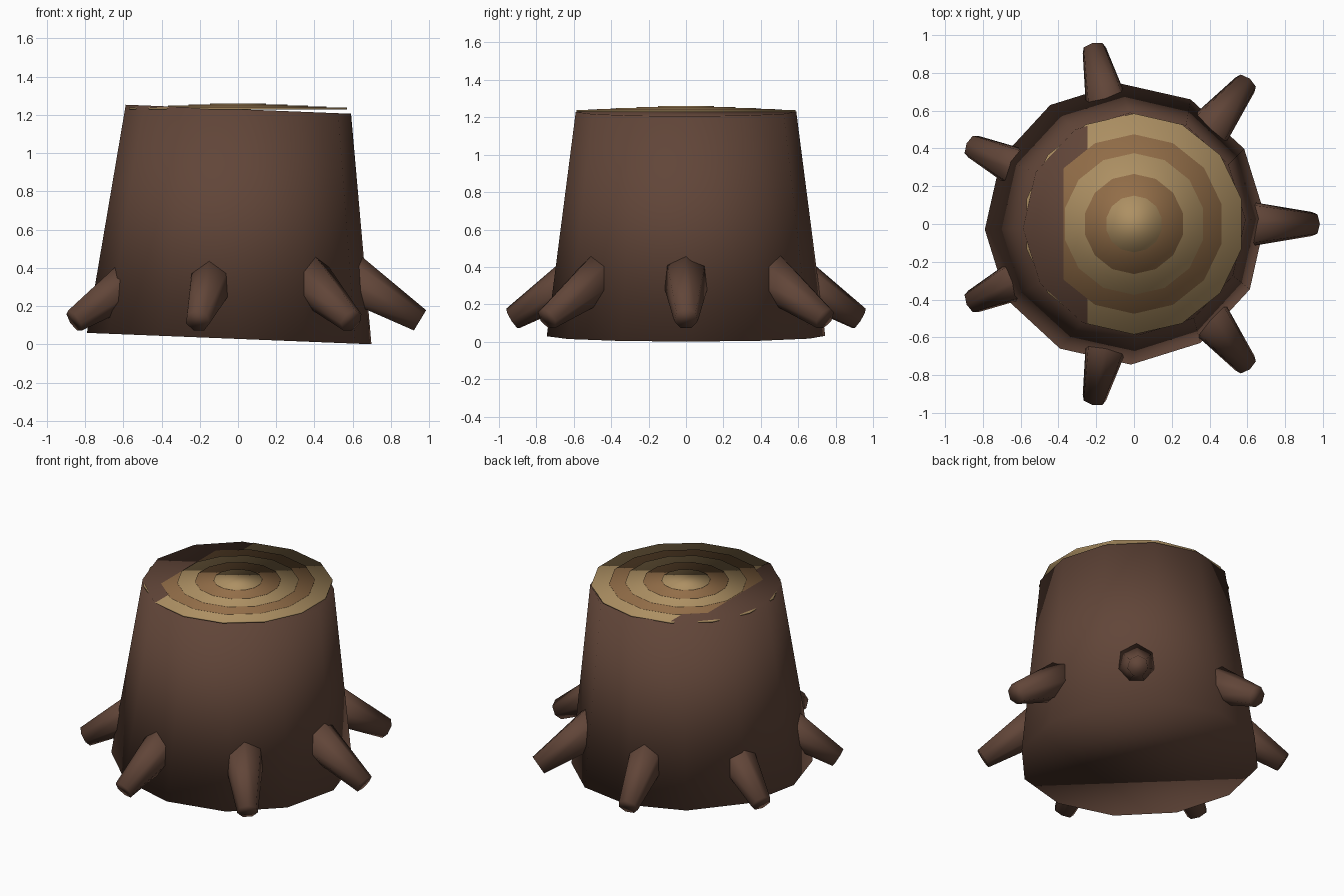
import bpy, bmesh, math
from mathutils import Matrix, Vector

if "Cube" in bpy.data.objects:
    bpy.data.objects.remove(bpy.data.objects["Cube"])


def material(name, color):
    m = bpy.data.materials.new(name)
    m.diffuse_color = (*color, 1)
    m.use_nodes = True
    m.node_tree.nodes["Principled BSDF"].inputs["Base Color"].default_value = m.diffuse_color
    return m


bark = material("bark", (0.12, 0.06, 0.04))
light_wood = material("light_wood", (0.42, 0.28, 0.125))
dark_wood = material("dark_wood", (0.29, 0.155, 0.065))


def frustum(name, sides, r_bottom, r_top, depth, matrix, mat):
    """Smooth-shaded tapered cylinder, centred on its matrix origin."""
    bm = bmesh.new()
    bmesh.ops.create_cone(bm, cap_ends=True, segments=sides, radius1=r_bottom,
                          radius2=r_top, depth=depth, matrix=matrix)
    for f in bm.faces:
        f.smooth = True
    mesh = bpy.data.meshes.new(name)
    bm.to_mesh(mesh)
    bm.free()
    mesh.materials.append(mat)
    ob = bpy.data.objects.new(name, mesh)
    bpy.context.collection.objects.link(ob)
    return ob


# Leaning trunk
lean = Matrix.Rotation(0.04, 4, 'Y') @ Matrix.Rotation(0.04, 4, 'Z')
frustum("trunk", 12, 0.745, 0.59, 1.2,
        Matrix.Translation((-0.022, 0, 0.63)) @ lean, bark)

# Level growth rings, stacked in small steps and partly sunk in the leaning top
for i, r in enumerate((0.585, 0.475, 0.375, 0.265, 0.15)):
    frustum(f"growth_ring_{i + 1}", 14, r, r, 0.01,
            Matrix.Translation((0, 0, 1.2345 + i * 0.005)),
            dark_wood if i % 2 else light_wood)

# Seven roots sloping outward and down
start, tip = Vector((0.52, 0, 0.385)), Vector((0.95, 0, 0.123))
axis = tip - start
pitch = Matrix.Rotation(math.atan2(axis.x, axis.z), 4, 'Y')
# Put one corner of each root's cross-section on its upper side
corner_up = Matrix.Rotation(math.pi / 2, 4, 'Z')
for i in range(7):
    spin = Matrix.Rotation(i * math.tau / 7, 4, 'Z')
    frustum(f"root_{i + 1}", 7, 0.14, 0.065, axis.length,
            spin @ Matrix.Translation((start + tip) / 2) @ pitch @ corner_up, bark)
